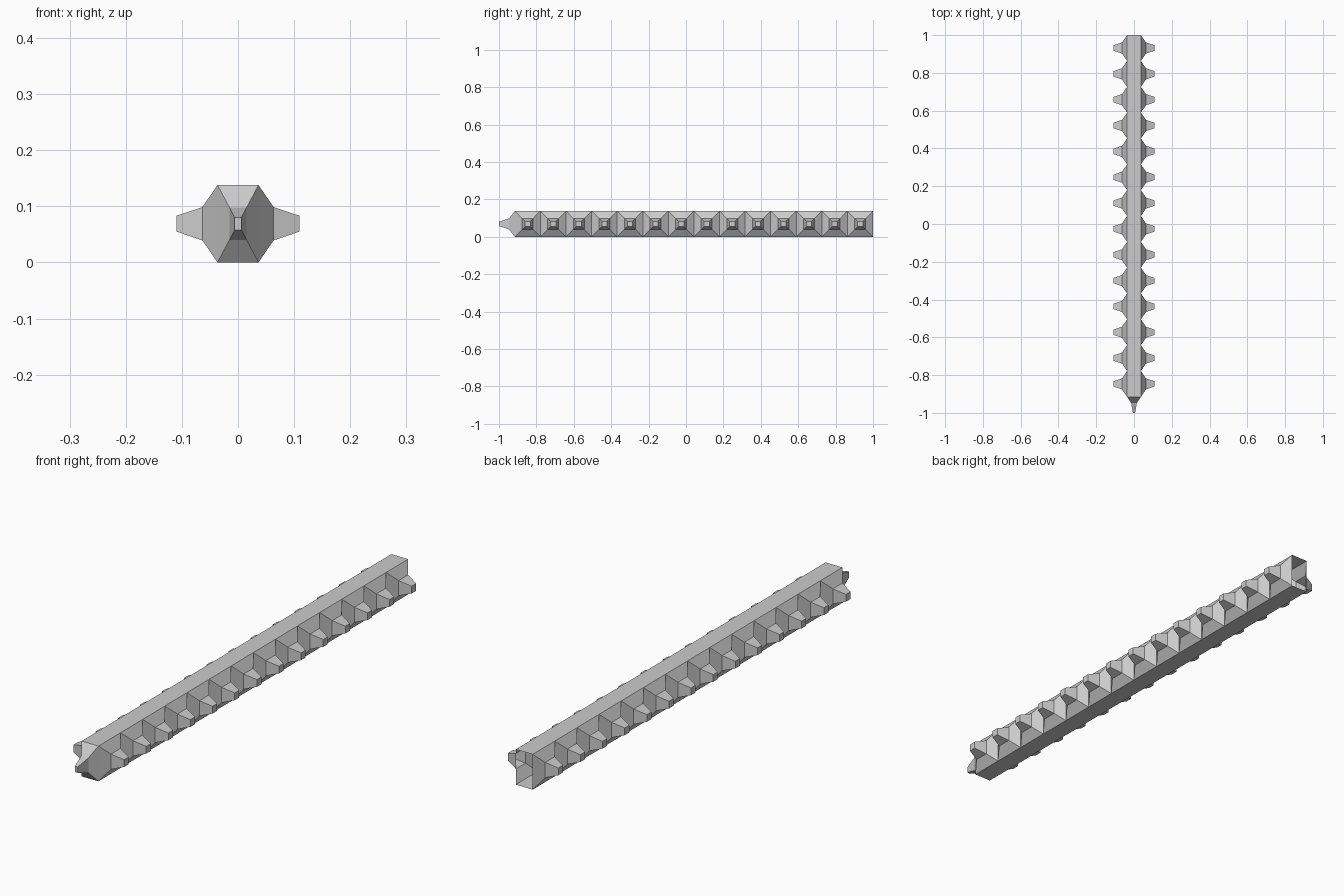
import bpy, bmesh
from mathutils import Vector

if "Cube" in bpy.data.objects:
    bpy.data.objects.remove(bpy.data.objects["Cube"])

HALF_W = 0.0365          # half width of the bar
HEIGHT = 0.138
Y0, Y1 = -0.915, 1.0     # front and open back end of the shell
COUNT = 14               # studs along each side
STEP = (Y1 - Y0) / COUNT

grey = bpy.data.materials.new("stone_grey")
grey.diffuse_color = (0.6, 0.6, 0.6, 1)
grey.use_nodes = True
grey.node_tree.nodes["Principled BSDF"].inputs["Base Color"].default_value = grey.diffuse_color


def spike(bm, face, mid_out, mid_scale, tip_out, tip_scale):
    """Extrude a face into a stepped, tapering stud."""
    face.normal_update()
    n = face.normal.copy()
    c = face.calc_center_median()
    base = [v.co - c for v in face.verts]
    for out, s in ((mid_out, mid_scale), (tip_out, tip_scale)):
        new = bmesh.ops.extrude_discrete_faces(bm, faces=[face])["faces"][0]
        for v, b in zip(new.verts, base):
            v.co = c + n * out + b * s
        face = new


def make_face(bm, pts, outward):
    f = bm.faces.new([bm.verts.new(p) for p in pts])
    f.normal_update()
    if f.normal.dot(Vector(outward)) < 0:
        f.normal_flip()
    return f


bm = bmesh.new()
# Plain top and bottom strips
for z, n in ((0, -1), (HEIGHT, 1)):
    make_face(bm, [(-HALF_W, Y0, z), (HALF_W, Y0, z),
                   (HALF_W, Y1, z), (-HALF_W, Y1, z)], (0, 0, n))

# Rows of studs on both sides
for side in (-1, 1):
    x = side * HALF_W
    for i in range(COUNT):
        a, b = Y0 + i * STEP, Y0 + (i + 1) * STEP
        f = make_face(bm, [(x, a, 0), (x, b, 0), (x, b, HEIGHT), (x, a, HEIGHT)],
                      (side, 0, 0))
        spike(bm, f, 0.027, 0.43, 0.073, 0.205)

# Pointed front end; the back end stays open
f = make_face(bm, [(-HALF_W, Y0, 0), (HALF_W, Y0, 0),
                   (HALF_W, Y0, HEIGHT), (-HALF_W, Y0, HEIGHT)], (0, -1, 0))
spike(bm, f, 0.032, 0.42, 0.085, 0.165)

bmesh.ops.remove_doubles(bm, verts=bm.verts, dist=1e-5)
mesh = bpy.data.meshes.new("studded_bar")
bm.to_mesh(mesh)
bm.free()
mesh.materials.append(grey)
bar = bpy.data.objects.new("studded_bar", mesh)
bpy.context.collection.objects.link(bar)
